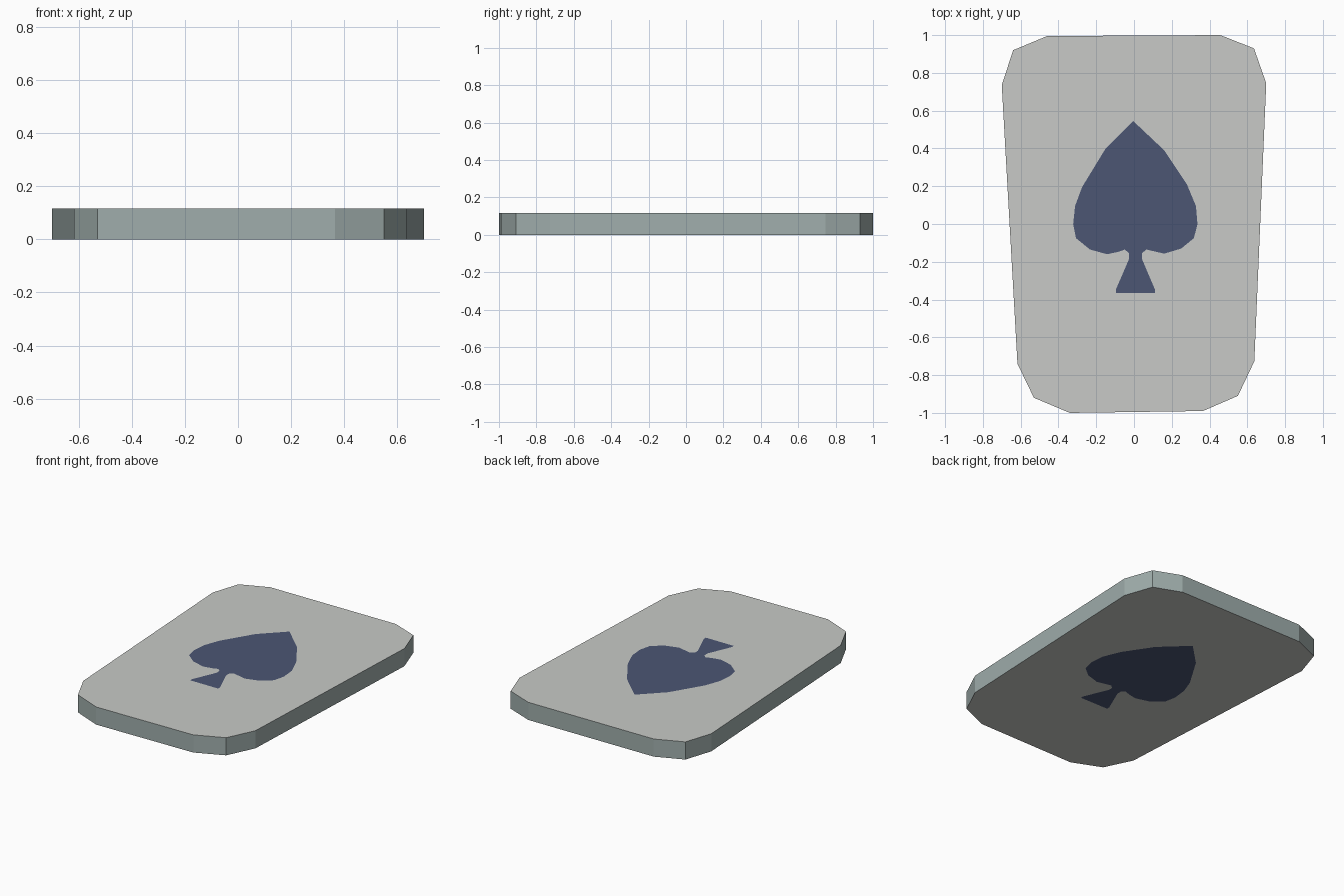
import bpy, bmesh

if "Cube" in bpy.data.objects:
    bpy.data.objects.remove(bpy.data.objects["Cube"])

THICKNESS = 0.117

# Card outline and spade outline, seen from above
CARD = [(-0.46, 0.995), (-0.64, 0.92), (-0.70, 0.735), (-0.617, -0.74),
        (-0.53, -0.92), (-0.34, -1.0), (0.365, -0.99), (0.55, -0.91),
        (0.637, -0.727), (0.70, 0.745), (0.635, 0.93), (0.457, 1.0)]
SPADE = [(-0.004, 0.545), (-0.15, 0.40), (-0.275, 0.195), (-0.312, 0.095),
         (-0.322, 0.0), (-0.307, -0.075), (-0.233, -0.135), (-0.143, -0.16),
         (-0.085, -0.148), (-0.048, -0.135), (-0.027, -0.155), (-0.027, -0.187),
         (-0.095, -0.345), (-0.095, -0.365), (0.11, -0.365), (0.11, -0.345),
         (0.042, -0.185), (0.042, -0.155), (0.065, -0.135), (0.10, -0.143),
         (0.16, -0.157), (0.25, -0.13), (0.317, -0.075), (0.336, 0.0),
         (0.328, 0.095), (0.28, 0.21), (0.16, 0.39)]


def material(name, rgb):
    m = bpy.data.materials.new(name)
    m.diffuse_color = (*rgb, 1.0)
    m.use_nodes = True
    m.node_tree.nodes["Principled BSDF"].inputs["Base Color"].default_value = m.diffuse_color
    return m


def loop(bm, points, z):
    """Closed ring of vertices and edges at height z."""
    verts = [bm.verts.new((x, y, z)) for x, y in points]
    edges = [bm.edges.new((v, verts[i - 1])) for i, v in enumerate(verts)]
    return verts, edges


def face_plate(bm, z, normal):
    """One face of the card with the spade cut in; returns the outer ring."""
    outer, outer_edges = loop(bm, CARD, z)
    inner, inner_edges = loop(bm, SPADE, z)
    bmesh.ops.triangle_fill(bm, use_beauty=True, normal=(0, 0, normal),
                            edges=outer_edges + inner_edges)
    for f in list(bm.faces):                     # keep the spade hole empty
        if all(v in inner for v in f.verts):
            c = f.calc_center_median()
            if inside(c.x, c.y):
                bm.faces.remove(f)
    spade = bm.faces.new(inner if normal > 0 else inner[::-1])
    spade.material_index = 1
    return outer


def inside(x, y):
    """Is the point inside the spade outline?"""
    hit = False
    for i, (x1, y1) in enumerate(SPADE):
        x2, y2 = SPADE[i - 1]
        if (y1 > y) != (y2 > y) and x < (x2 - x1) * (y - y1) / (y2 - y1) + x1:
            hit = not hit
    return hit


bm = bmesh.new()
bottom = face_plate(bm, 0.0, -1)
top = face_plate(bm, THICKNESS, 1)

# Rim walls between the two faces
for i in range(len(CARD)):
    wall = bm.faces.new((bottom[i - 1], bottom[i], top[i], top[i - 1]))
    wall.material_index = 2
bmesh.ops.recalc_face_normals(bm, faces=bm.faces[:])

mesh = bpy.data.meshes.new("card")
bm.to_mesh(mesh)
bm.free()
mesh.materials.append(material("pale grey", (0.578, 0.591, 0.571)))
mesh.materials.append(material("navy blue", (0.072, 0.093, 0.174)))
mesh.materials.append(material("grey green rim", (0.352, 0.423, 0.413)))
card = bpy.data.objects.new("card", mesh)
bpy.context.collection.objects.link(card)
